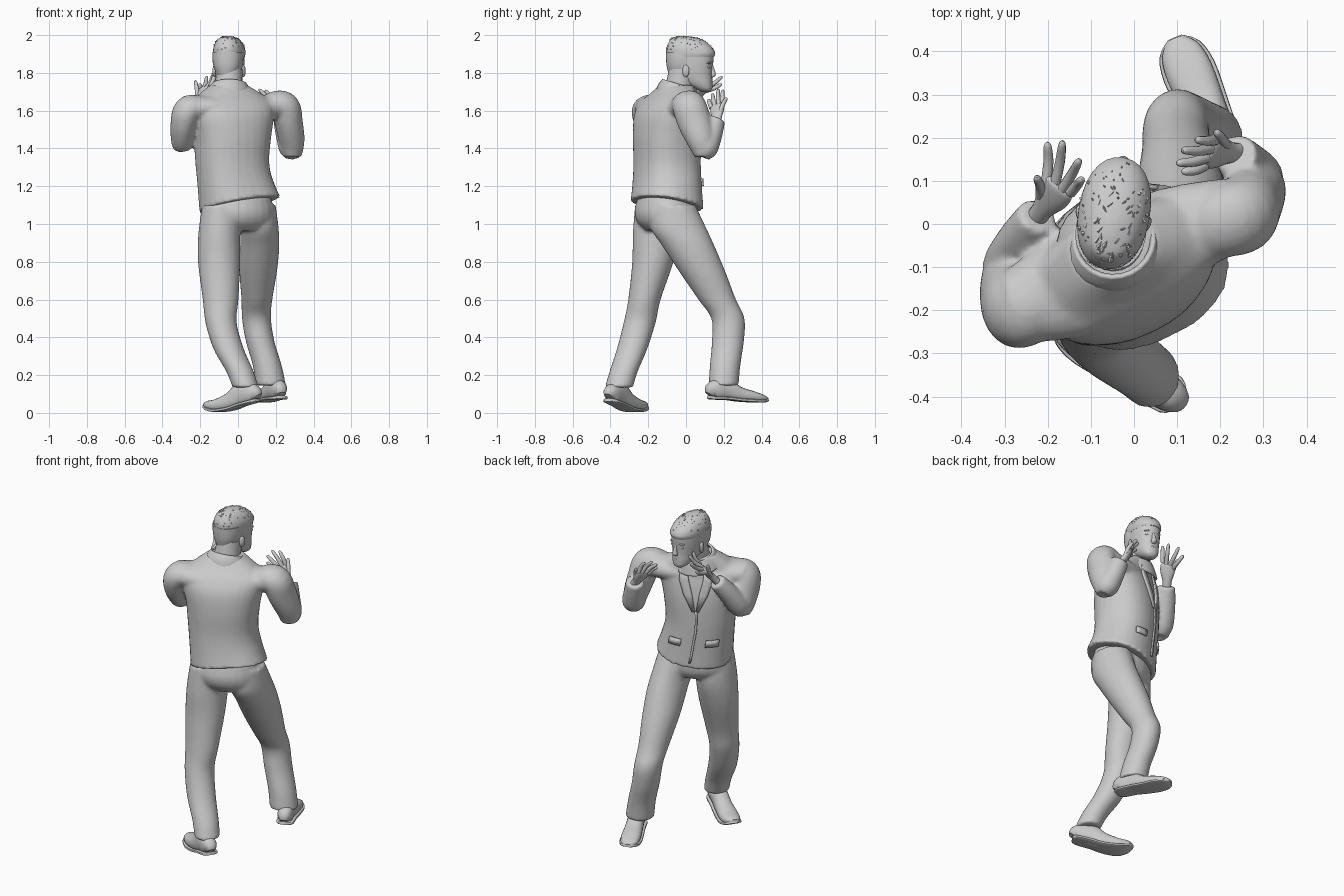
import bpy, bmesh, math, random
from mathutils import Vector, Matrix

cube = bpy.data.objects.get("Cube")
if cube:
    bpy.data.objects.remove(cube)

grey = bpy.data.materials.new("plain_grey")
grey.use_nodes = True
grey.diffuse_color = (0.6, 0.6, 0.6, 1)
grey.node_tree.nodes["Principled BSDF"].inputs["Base Color"].default_value = (0.6, 0.6, 0.6, 1)
made = []
UP = Vector((0, 0, 1))


def finish(name, bm):
    bmesh.ops.recalc_face_normals(bm, faces=bm.faces)
    mesh = bpy.data.meshes.new(name)
    bm.to_mesh(mesh)
    bm.free()
    mesh.materials.append(grey)
    ob = bpy.data.objects.new(name, mesh)
    bpy.context.collection.objects.link(ob)
    made.append(ob)
    return ob


def fuse(name, parts, rounds):
    """Joins overlapping closed parts into one smooth skin."""
    bm = bmesh.new()
    for ob in parts:
        bm.from_mesh(ob.data)
        made.remove(ob)
        bpy.data.objects.remove(ob)
    ob = finish(name, bm)
    mod = ob.modifiers.new("skin", "REMESH")
    mod.mode = "VOXEL"
    mod.voxel_size = 0.01
    mod.use_smooth_shade = True
    mod = ob.modifiers.new("soften", "SMOOTH")
    mod.iterations = rounds


def spline(rows, k=4):
    """Smooth resampling of key rows."""
    out = []
    for i in range(len(rows) - 1):
        p = [rows[max(0, min(len(rows) - 1, i + d))] for d in (-1, 0, 1, 2)]
        for j in range(k):
            t = j / k
            out.append([0.5 * (2 * b + (c - a) * t + (2 * a - 5 * b + 4 * c - d) * t * t
                               + (3 * b - a - 3 * c + d) * t ** 3) for a, b, c, d in zip(*p)])
    return out + [list(rows[-1])]


def loft(name, rows, yaw=None, ref=UP, n=20, p=2.0, k=4, caps=True, edit=None):
    """Rows are x, y, z and two radii; yaw gives level rings, else rings follow the path."""
    rows = spline(rows, k)
    pts = [Vector(r[:3]) for r in rows]
    bm = bmesh.new()
    rings = []
    for i, r in enumerate(rows):
        if yaw is not None:
            u = Vector((math.cos(yaw), math.sin(yaw), 0))
            v = Vector((-u.y, u.x, 0))
        else:
            t = (pts[min(i + 1, len(pts) - 1)] - pts[max(i - 1, 0)]).normalized()
            u = t.cross(ref).normalized()
            v = u.cross(t)
        ring = []
        for j in range(n):
            a = math.tau * j / n
            c, s = math.cos(a), math.sin(a)
            co = pts[i] + u * math.copysign(abs(c) ** (2 / p), c) * r[3] \
                + v * math.copysign(abs(s) ** (2 / p), s) * r[4]
            ring.append(bm.verts.new(edit(co) if edit else co))
        rings.append(ring)
    for a, b in zip(rings, rings[1:]):
        for j in range(n):
            bm.faces.new((a[j], a[(j + 1) % n], b[(j + 1) % n], b[j]))
    if caps:
        bm.faces.new(rings[0])
        bm.faces.new(rings[-1])
    return finish(name, bm)


def ball(name, place, size, yaw=0.0):
    bm = bmesh.new()
    bmesh.ops.create_uvsphere(bm, u_segments=14, v_segments=10, radius=1)
    bm.transform(Matrix.Translation(place) @ Matrix.Rotation(yaw, 4, "Z") @ Matrix.Diagonal((*size, 1)))
    finish(name, bm)


# Jacket body, turned towards its left, with a slanting hem
TURN = math.radians(25)
SIDE = Vector((math.cos(TURN), math.sin(TURN), 0))
FRONT = Vector((-SIDE.y, SIDE.x, 0))
body = [(.01, -.1, 1.1, .214, .18), (-.01, -.1, 1.2, .203, .172), (-.03, -.1, 1.32, .195, .167),
        (-.03, -.1, 1.46, .207, .167), (-.03, -.1, 1.57, .228, .153), (-.03, -.09, 1.64, .23, .125),
        (-.04, -.07, 1.69, .17, .1), (-.05, -.05, 1.735, .1, .085)]


def slant_hem(co):
    t = max(0, (1.25 - co.z) / 0.15)
    co.z += t * (0.2 * co.x - 0.15 * (co.y + 0.1))
    return co


jacket = [loft("body", body, TURN, n=32, p=2.3, edit=slant_hem)]
fine = spline(body, 12)

# Shoulder yoke and sleeves
FORWARD = Vector((0, 1, 0.2))
ACROSS = Vector((1, 0, 0))
jacket.append(loft("yoke", [(-.28, -.195, 1.61, .085, .07), (-.16, -.15, 1.615, .12, .068),
                            (-.04, -.09, 1.62, .13, .065), (.1, -.02, 1.615, .11, .066),
                            (.235, .025, 1.62, .085, .07)]))
jacket.append(loft("right_upper", [(.14, -.015, 1.61, .06, .075), (.205, .005, 1.635, .07, .085),
                                   (.25, .02, 1.615, .08, .09), (.268, .045, 1.54, .075, .09),
                                   (.285, .08, 1.44, .068, .075), (.287, .095, 1.36, .05, .05)], ref=FORWARD))
jacket.append(loft("right_lower", [(.288, .08, 1.36, .045, .045), (.283, .1, 1.4, .068, .066),
                                   (.26, .13, 1.47, .062, .06), (.235, .16, 1.555, .05, .05)], ref=ACROSS))
jacket.append(loft("left_upper", [(-.19, -.18, 1.6, .06, .075), (-.24, -.195, 1.615, .07, .085),
                                  (-.272, -.195, 1.59, .076, .094), (-.288, -.17, 1.52, .07, .09),
                                  (-.295, -.13, 1.44, .06, .072), (-.293, -.11, 1.4, .048, .05)], ref=FORWARD))
jacket.append(loft("left_lower", [(-.293, -.13, 1.405, .045, .04), (-.288, -.1, 1.45, .06, .064),
                                  (-.26, -.04, 1.54, .056, .058), (-.223, .02, 1.625, .047, .047)], ref=ACROSS))
fuse("jacket", jacket, 4)


def on_front(s, z, off=0.006):
    """Point on the jacket front at sideways distance s and height z."""
    x, y, _, a, b = min(fine, key=lambda r: abs(r[2] - z))
    d = b * max(0, 1 - abs(s / a) ** 2.3) ** (1 / 2.3)
    return Vector((x, y, z)) + SIDE * s + FRONT * (d + off)


def panel(name, rows):
    bm = bmesh.new()
    grid = [[bm.verts.new(on_front(l + (r - l) * i / 3, z)) for i in range(4)] for l, r, z in rows]
    for a, b in zip(grid, grid[1:]):
        for i in range(3):
            bm.faces.new((a[i], a[i + 1], b[i + 1], b[i]))
    mod = finish(name, bm).modifiers.new("thickness", "SOLIDIFY")
    mod.thickness = 0.009
    mod.offset = 0


# Lapels, pocket flaps and front edge
for label, m in (("left", -1), ("right", 1)):
    panel(label + "_lapel", [(m * .05, m * .085, 1.67), (m * .04, m * .095, 1.6),
                             (m * .02, m * .07, 1.52), (m * .003, m * .02, 1.42)])
    panel(label + "_pocket_flap", [(m * .07, m * .14, 1.24), (m * .07, m * .14, 1.2)])
panel("jacket_front_edge", [(-.01, .003, z / 100) for z in range(142, 108, -4)])

# Collar around the neck, higher at the back
collar = loft("collar", [(-.05, -.045, 1.685, .13, .115), (-.048, -.042, 1.725, .114, .105),
                         (-.046, -.035, 1.76, .094, .09)], 0.2, n=24, caps=False,
              edit=lambda c: c - UP * 0.3 * (c.y + 0.1))
collar.modifiers.new("thickness", "SOLIDIFY").thickness = 0.012
loft("neck", [(-.05, -.06, 1.66, .075, .075), (-.048, -.03, 1.74, .072, .078),
              (-.045, -.01, 1.82, .07, .08)], 0.0)

# Trousers
seat = loft("seat", [(.0, -.11, 1.15, .175, .14), (.0, -.115, 1.07, .193, .155),
                     (.0, -.11, 1.01, .19, .145), (.01, -.1, .965, .15, .11)], TURN * .6, n=24)
right_leg = loft("right_leg", [(.1, -.07, 1.1, .1, .12), (.113, -.04, .98, .102, .147), (.115, .015, .88, .104, .138),
                               (.107, .085, .75, .1, .123), (.1, .165, .6, .082, .1), (.098, .222, .5, .077, .088),
                               (.117, .222, .38, .076, .085), (.155, .207, .25, .077, .081),
                               (.174, .199, .145, .08, .08)], 0.0, n=24)
left_leg = loft("left_leg", [(-.09, -.15, 1.1, .1, .12), (-.099, -.155, .95, .111, .127),
                             (-.1, -.175, .8, .112, .11), (-.092, -.22, .6, .095, .086),
                             (-.09, -.245, .48, .083, .085), (-.05, -.285, .34, .081, .081),
                             (.01, -.33, .22, .073, .075), (.04, -.355, .135, .069, .075)], 0.0, n=24)
fuse("trousers", [seat, right_leg, left_leg], 6)


# Shoes: rows are distance along, half width, sole height, top height
def shoe(name, heel, toe, rows):
    heel, toe = Vector((*heel, 0)), Vector((*toe, 0))
    for part, wide, thick in (("_upper", 0.92, None), ("_sole", 1.06, 0.018)):
        path = []
        for t, w, low, high in rows:
            top = low + thick if thick else high
            path.append((*(heel.lerp(toe, t) + UP * (low + top) / 2), w * wide, (top - low) / 2))
        loft(name + part, path, n=20, p=2.3 if thick is None else 4, k=3)


shoe("right_shoe", (.228, .122), (.095, .43),
     [(0, .025, .075, .12), (.07, .046, .07, .17), (.3, .05, .068, .18), (.5, .055, .06, .14),
      (.75, .06, .055, .115), (.92, .048, .055, .095), (1, .018, .062, .08)])
shoe("left_shoe", (.105, -.41), (-.175, -.222),
     [(0, .025, .06, .11), (.07, .045, .053, .15), (.3, .05, .035, .16), (.5, .055, .014, .11),
      (.75, .06, .004, .075), (.92, .048, .016, .065), (1, .018, .032, .055)])


# Hands with splayed fingers
def hand(name, wrist, knuckle, across, tips, thumb):
    wrist, knuckle, across = Vector(wrist), Vector(knuckle), Vector(across)
    along = knuckle - wrist
    normal = along.cross(across).normalized()
    rows = [(wrist - along * .3, .024, .02), (wrist + along * .1, .026, .02),
            (wrist + along * .6, .04, .018), (knuckle, .04, .014), (knuckle + along * .1, .025, .008)]
    loft(name + "_palm", [(*c, a, b) for c, a, b in rows], ref=normal, n=14)
    for i, tip in enumerate(tips + [thumb]):
        root = knuckle + across * (i / 1.5 - 1) if i < 4 else wrist + along * .35 - across * .5
        tip = Vector(tip)
        mid = root.lerp(tip, .5) + normal * .006
        label = "_thumb" if i == 4 else "_finger_%d" % (i + 1)
        loft(name + label, [(*root, .013, .013), (*mid, .0115, .0115),
                            (*root.lerp(tip, .9), .009, .009), (*tip, .003, .003)],
             ref=normal, n=10, k=3)


hand("left_hand", (-.215, .03, 1.64), (-.175, .085, 1.715), (.028, -.012, .012),
     [(-.2, .19, 1.74), (-.165, .193, 1.78), (-.125, .15, 1.805), (-.12, .105, 1.81)], (-.225, .11, 1.76))
hand("right_hand", (.228, .165, 1.555), (.175, .165, 1.625), (-.012, -.03, -.012),
     [(.145, .195, 1.71), (.112, .17, 1.715), (.1, .14, 1.69), (.113, .12, 1.66)], (.19, .215, 1.67))

# Head, looking slightly to its right
LOOK = math.radians(-10)
head_frame = Matrix.Translation((-.047, .02, 0)) @ Matrix.Rotation(LOOK, 4, "Z")


def at(x, y, z):
    return head_frame @ Vector((x, y, z))


def head_rows(rows):
    return [(*at(0, y, z), a, b) for z, y, a, b in rows]


loft("head", head_rows([(1.7, .085, .02, .02), (1.715, .077, .04, .042), (1.745, .045, .057, .076),
                        (1.785, .008, .069, .112), (1.825, .004, .075, .118), (1.87, .004, .078, .122),
                        (1.92, .003, .077, .12), (1.96, -.01, .06, .09), (1.985, -.02, .03, .05)]),
     LOOK, n=28, p=2.3)
crown = [(1.885, .003, .08, .127), (1.905, .005, .083, .131), (1.935, -.002, .08, .122),
         (1.965, -.012, .066, .098), (1.985, -.025, .044, .068), (1.995, -.03, .012, .02)]
loft("hair_crown", head_rows(crown), LOOK, n=28, p=2.2)
loft("hair_back", head_rows([(1.79, -.035, .058, .077), (1.83, -.037, .074, .085),
                             (1.87, -.037, .081, .089), (1.91, -.037, .082, .09)]), LOOK, n=28, p=2.2)

# Short hair tufts
random.seed(4)
bm = bmesh.new()
for _ in range(110):
    z, y, a, b = random.choice(spline(crown, 4)[7:-2])
    ang = random.uniform(0, math.tau)
    root = at(a * math.cos(ang) * .97, y + b * math.sin(ang) * .97, z)
    lean = Vector((random.uniform(-1, 1), random.uniform(0, 1.5), .4)).normalized()
    turn = lean.to_track_quat("Z", "Y").to_matrix().to_4x4()
    bmesh.ops.create_cone(bm, segments=4, radius1=.006, radius2=0, depth=.016,
                          matrix=Matrix.Translation(root) @ turn)
finish("hair_tufts", bm)

# Face and ears
loft("nose", [(*at(0, .116, 1.845), .008, .008), (*at(0, .124, 1.81), .011, .012),
              (*at(0, .124, 1.787), .016, .015), (*at(0, .114, 1.775), .012, .008)], LOOK, n=12)
ball("upper_lip", at(0, .112, 1.757), (.024, .01, .006), LOOK)
ball("lower_lip", at(0, .11, 1.746), (.02, .01, .007), LOOK)
for label, m in (("left", -1), ("right", 1)):
    ball(label + "_ear", at(m * .077, -.008, 1.81), (.011, .02, .033), LOOK - m * .3)
    ball(label + "_eye", at(m * .032, .106, 1.832), (.015, .01, .008), LOOK)
    ball(label + "_brow", at(m * .032, .11, 1.853), (.023, .01, .006), LOOK - m * .25)

# Smooth shading with sharp edges kept
for ob in bpy.context.selected_objects:
    ob.select_set(False)
for ob in made:
    ob.select_set(True)
bpy.context.view_layer.objects.active = made[0]
bpy.ops.object.shade_smooth_by_angle(angle=math.radians(40))
